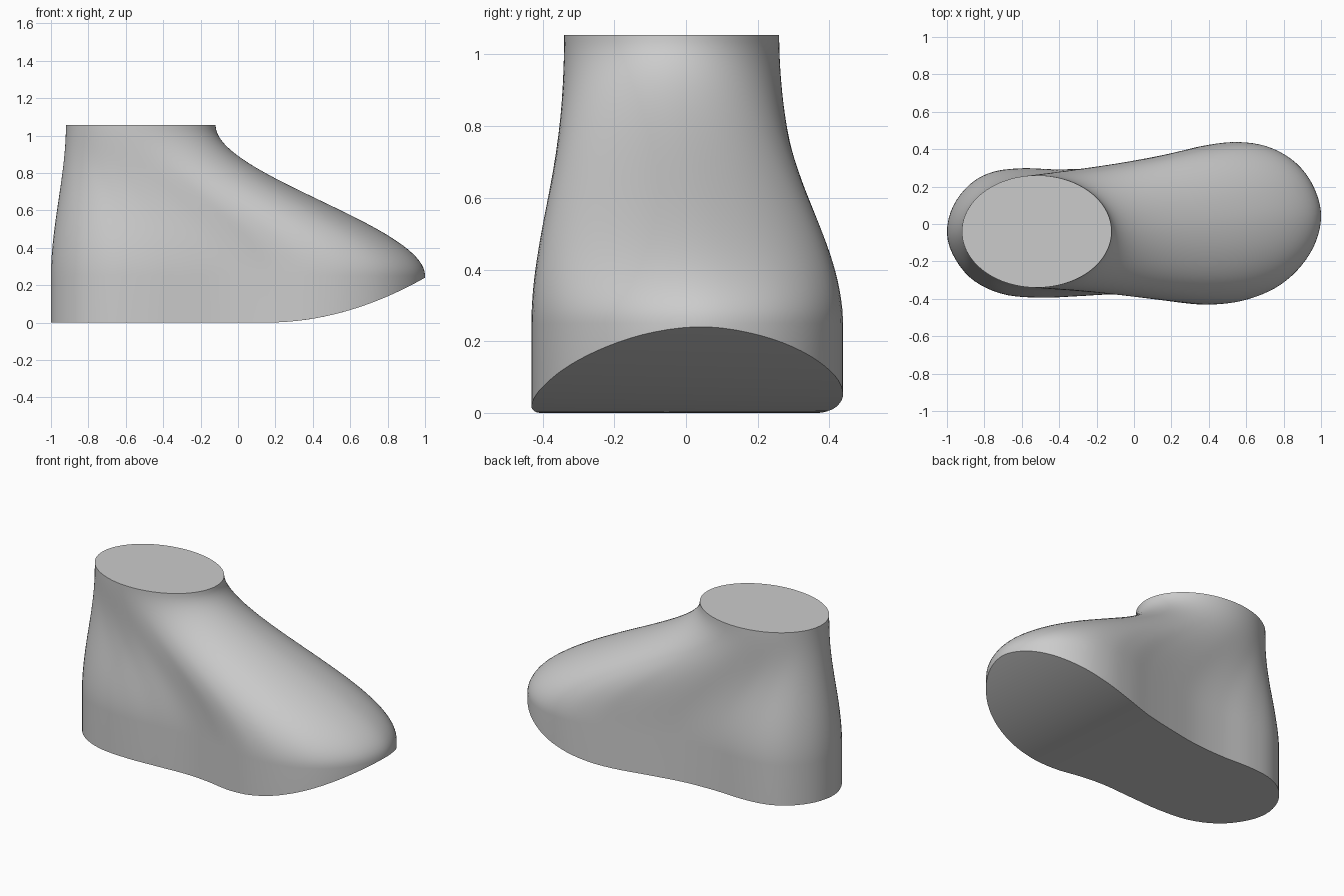
import bpy, bmesh, math
from mathutils import Vector

cube = bpy.data.objects.get("Cube")
if cube:
    bpy.data.objects.remove(cube, do_unlink=True)

SEGMENTS = 128      # points around the foot, even
RINGS = 40          # rings from wall to ankle
WALL_Z, TOP_Z = 0.25, 1.055

# Plan outline, each half listed from its starting tip
INNER = [(1, 0.06), (0.95, 0.22), (0.85, 0.34), (0.71, 0.415), (0.55, 0.438),
         (0.38, 0.42), (0.2, 0.378), (0, 0.336), (-0.2, 0.302), (-0.4, 0.292),
         (-0.6, 0.298), (-0.76, 0.277), (-0.88, 0.21), (-0.97, 0.09)]
OUTER = [(-1, -0.05), (-0.96, -0.18), (-0.86, -0.3), (-0.7, -0.375),
         (-0.5, -0.394), (-0.3, -0.386), (-0.1, -0.376), (0.06, -0.388),
         (0.23, -0.418), (0.4, -0.431), (0.58, -0.41), (0.75, -0.345),
         (0.88, -0.24), (0.97, -0.1)]


def smooth_path(points, first, last, steps=24):
    """Catmull-Rom samples through points[first..last] of a closed loop."""
    n, out = len(points), []
    for i in range(first, last):
        a, b, c, d = (Vector(points[(i + k) % n]) for k in (-1, 0, 1, 2))
        for s in range(steps):
            t = s / steps
            out.append(b + 0.5 * t * ((c - a) + t * ((2 * a - 5 * b + 4 * c - d)
                                                  + t * (3 * (b - c) + d - a))))
    out.append(Vector(points[last % n]))
    return out


def resample(path, count):
    """Evenly spaced points along a path, without its end point."""
    dist = [0.0]
    for a, b in zip(path, path[1:]):
        dist.append(dist[-1] + (b - a).length)
    out, j = [], 0
    for i in range(count):
        target = dist[-1] * i / count
        while dist[j + 1] < target:
            j += 1
        f = (target - dist[j]) / (dist[j + 1] - dist[j])
        out.append(path[j].lerp(path[j + 1], f))
    return out


def sole_height(x):
    """Flat heel and waist, then a rising toe spring."""
    return 0.24 * max(0, (x - 0.15) / 0.85) ** 2


outline = INNER + OUTER
half = SEGMENTS // 2
foot = (resample(smooth_path(outline, 0, len(INNER)), half)
        + resample(smooth_path(outline, len(INNER), len(outline)), half))
angles = [math.tau * i / SEGMENTS for i in range(SEGMENTS)]
ankle = [Vector((-0.52 + 0.4 * math.cos(a), -0.04 + 0.3 * math.sin(a))) for a in angles]

bm = bmesh.new()

# Sole edge, then rings easing from the foot outline to the ankle ellipse
rings = [[bm.verts.new((p.x, p.y, sole_height(p.x))) for p in foot]]
for r in range(RINGS + 1):
    t = r / RINGS
    ease = t * t * (3 - 2 * t)
    z = WALL_Z + (TOP_Z - WALL_Z) * t
    rings.append([bm.verts.new((*p.lerp(q, ease), z)) for p, q in zip(foot, ankle)])

# Side surface
for low, high in zip(rings, rings[1:]):
    for i in range(SEGMENTS):
        j = (i + 1) % SEGMENTS
        bm.faces.new((low[i], low[j], high[j], high[i]))

# Ankle cap and sole strips running across the foot
bm.faces.new(rings[-1])
sole = rings[0]
for i in range(half):
    strip = [sole[i], sole[-i], sole[-i - 1], sole[i + 1]]
    bm.faces.new(list(dict.fromkeys(strip)))
bmesh.ops.recalc_face_normals(bm, faces=bm.faces)

mesh = bpy.data.meshes.new("foot_form")
bm.to_mesh(mesh)
bm.free()
form = bpy.data.objects.new("foot_form", mesh)
bpy.context.collection.objects.link(form)

# Single grey material
GREY = (0.6, 0.6, 0.6, 1)
mat = bpy.data.materials.new("plain grey")
mat.use_nodes = True
mat.diffuse_color = GREY
mat.node_tree.nodes["Principled BSDF"].inputs["Base Color"].default_value = GREY
mesh.materials.append(mat)

# Smooth sides with crisp sole and ankle edges
bpy.ops.object.select_all(action='DESELECT')
form.select_set(True)
bpy.context.view_layer.objects.active = form
bpy.ops.object.shade_smooth_by_angle(angle=math.radians(35))
